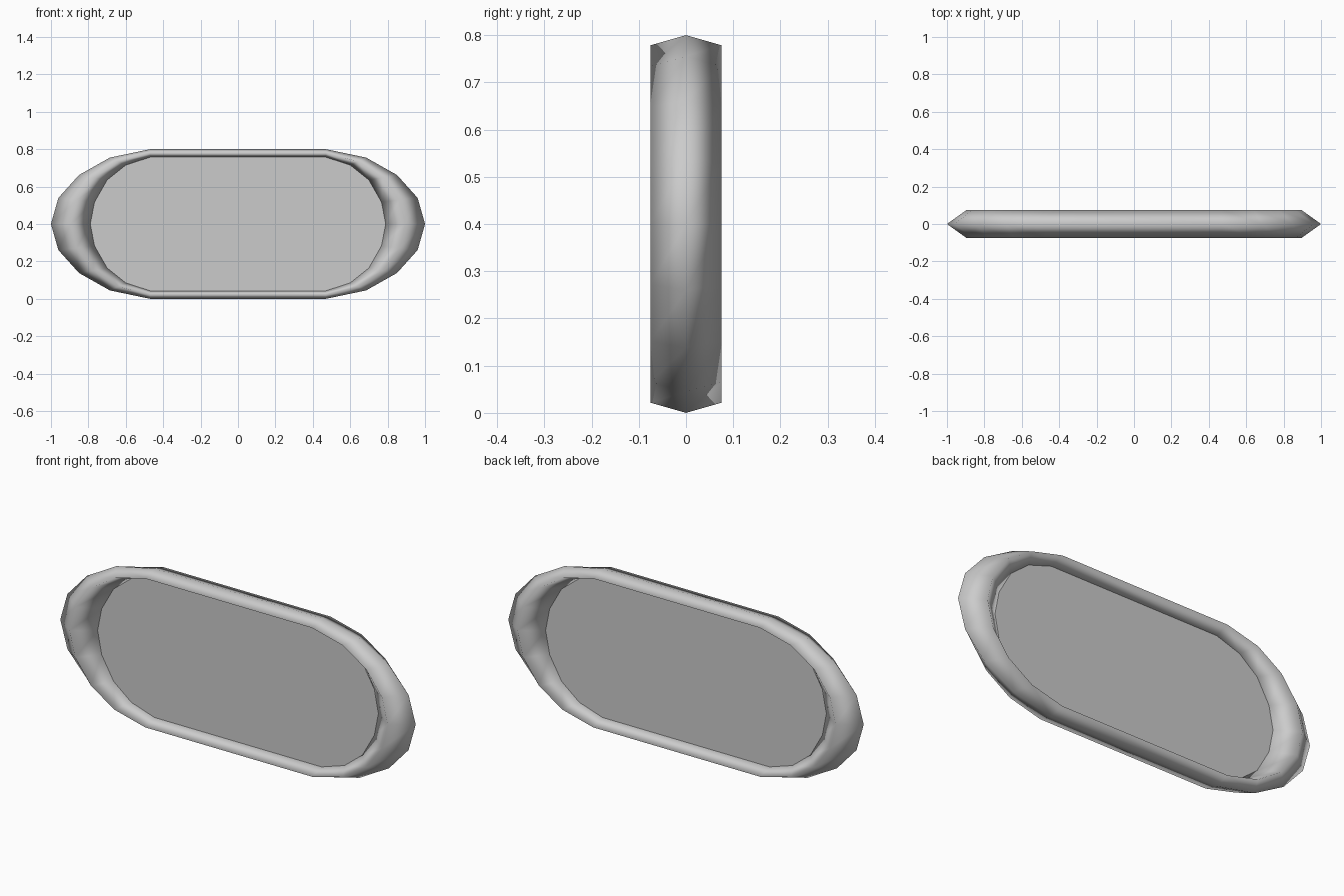
import bpy

cube = bpy.data.objects.get("Cube")
if cube:
    bpy.data.objects.remove(cube, do_unlink=True)

CENTRE_Z = 0.4
HALF_DEPTH = 0.075


def make_material(name, colour):
    mat = bpy.data.materials.new(name)
    mat.use_nodes = True
    mat.diffuse_color = colour
    mat.node_tree.nodes["Principled BSDF"].inputs["Base Color"].default_value = colour
    return mat


def make_object(name, verts, faces, mat, smooth):
    mesh = bpy.data.meshes.new(name)
    mesh.from_pydata(verts, [], faces)
    mesh.materials.append(mat)
    mesh.polygons.foreach_set("use_smooth", [smooth] * len(faces))
    obj = bpy.data.objects.new(name, mesh)
    bpy.context.collection.objects.link(obj)
    return obj


def full_outline(quarter):
    """Mirror a quarter outline, from the right end to the top, into a loop."""
    half = quarter + [(-x, z) for x, z in reversed(quarter)]
    return half + [(x, -z) for x, z in reversed(half[1:-1])]


grey = make_material("light grey", (0.6, 0.6, 0.6, 1))

# Stadium outlines of the outer and inner ridges
outer = full_outline([(1.0, 0), (0.96, 0.14), (0.85, 0.262), (0.685, 0.355), (0.47, 0.4)])
inner = full_outline([(0.79, 0), (0.767, 0.117), (0.70, 0.235), (0.60, 0.315), (0.47, 0.357)])

# Frame: diamond cross-section swept between the two ridges
verts = []
for (ox, oz), (ix, iz) in zip(outer, inner):
    mx, mz = (ox + ix) / 2, (oz + iz) / 2
    for x, y, z in ((ox, 0, oz), (mx, HALF_DEPTH, mz), (ix, 0, iz), (mx, -HALF_DEPTH, mz)):
        verts.append((x, y, z + CENTRE_Z))
n = len(outer)
faces = [(4 * i + k, 4 * i + (k + 1) % 4,
          4 * ((i + 1) % n) + (k + 1) % 4, 4 * ((i + 1) % n) + k)
         for i in range(n) for k in range(4)]
make_object("frame", verts, faces, grey, True)

# Flat panel filling the opening
make_object("panel", [(x, 0, z + CENTRE_Z) for x, z in inner],
            [tuple(range(n))], grey, False)
